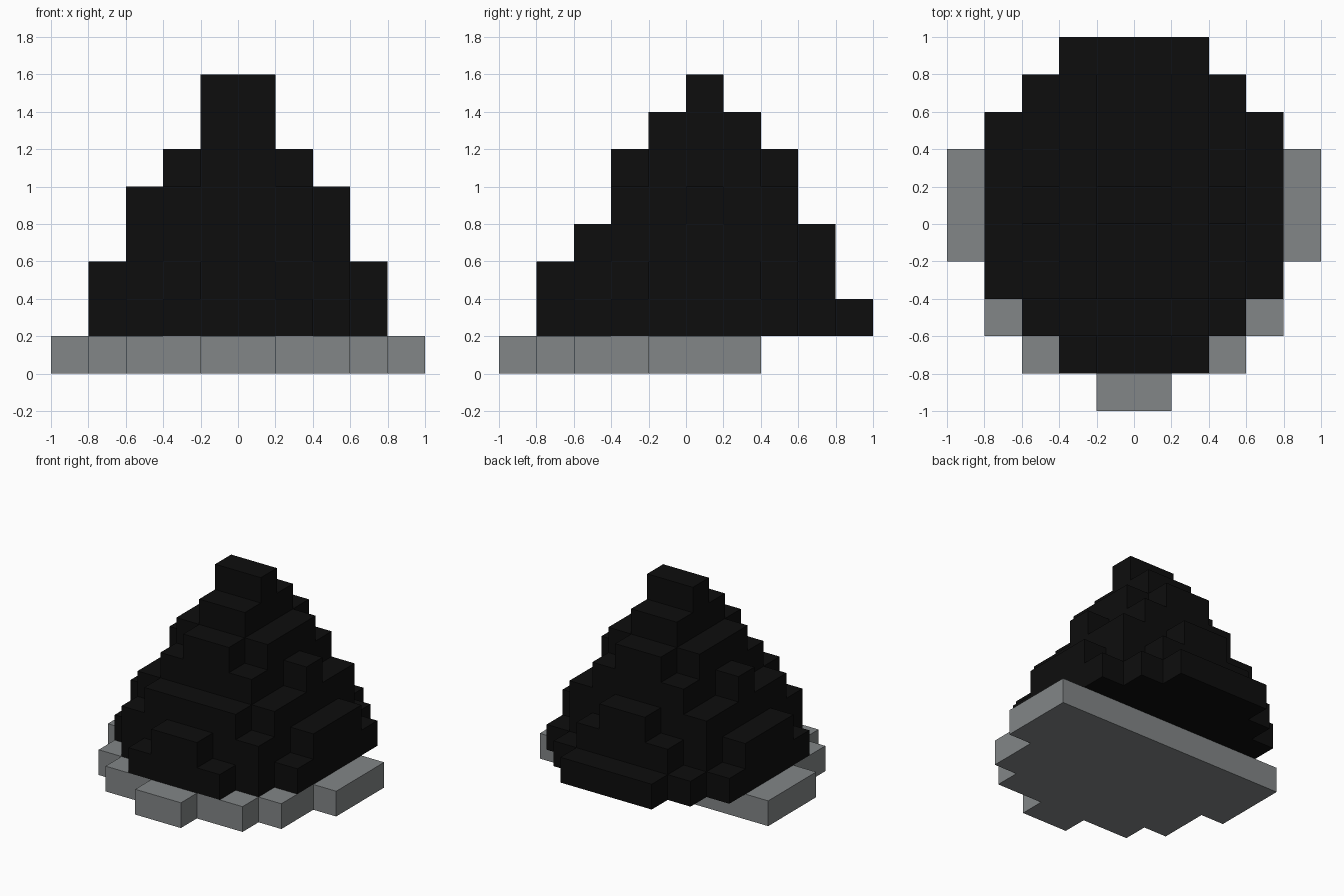
import bpy
import bmesh

CELL = 0.2

cube = bpy.data.objects.get("Cube")
if cube:
    bpy.data.objects.remove(cube, do_unlink=True)


def make_material(name, rgb):
    mat = bpy.data.materials.new(name)
    mat.use_nodes = True
    color = (*rgb, 1.0)
    mat.diffuse_color = color
    bsdf = mat.node_tree.nodes["Principled BSDF"]
    bsdf.inputs["Base Color"].default_value = color
    bsdf.inputs["Roughness"].default_value = 0.9
    return mat


def stepped_slab(name, level, first_row, half_widths, mat):
    """One-cell-thick slab; each entry is the half width (in cells) of a row, front to back."""
    side = []
    for i, half in enumerate(half_widths):
        for row in (first_row + i, first_row + i + 1):
            point = (half, row)
            # drop the middle points of straight edges
            if len(side) > 1 and side[-1][0] == side[-2][0] == half:
                side.pop()
            if not side or side[-1] != point:
                side.append(point)
    outline = side + [(-x, y) for x, y in reversed(side)]

    bm = bmesh.new()
    verts = [bm.verts.new((x * CELL, y * CELL, level * CELL)) for x, y in outline]
    base = bm.faces.new(verts)
    top = bmesh.ops.extrude_face_region(bm, geom=[base])
    moved = [g for g in top["geom"] if isinstance(g, bmesh.types.BMVert)]
    bmesh.ops.translate(bm, verts=moved, vec=(0, 0, CELL))
    bmesh.ops.recalc_face_normals(bm, faces=bm.faces)
    mesh = bpy.data.meshes.new(name)
    bm.to_mesh(mesh)
    bm.free()
    mesh.materials.append(mat)
    obj = bpy.data.objects.new(name, mesh)
    bpy.context.collection.objects.link(obj)
    return obj


gray = make_material("stone_gray", (0.225, 0.24, 0.245))
black = make_material("coal_black", (0.004, 0.004, 0.004))

# Ground plate with a straight back edge
stepped_slab("base_plate", 0, -5, [1, 3, 4, 4, 5, 5, 5], gray)

# Mound tiers from bottom to top: first row, then half widths front to back
tiers = [
    (-4, [2, 3, 4, 4, 4, 4, 4, 3, 2]),
    (-4, [1, 3, 3, 4, 4, 4, 3, 2]),
    (-3, [2, 3, 3, 3, 3, 3, 1]),
    (-2, [2, 2, 3, 2, 2]),
    (-2, [1, 2, 2, 2, 1]),
    (-1, [1, 1, 1]),
    (0, [1]),
]
for level, (first_row, widths) in enumerate(tiers, start=1):
    stepped_slab(f"mound_tier_{level}", level, first_row, widths, black)
